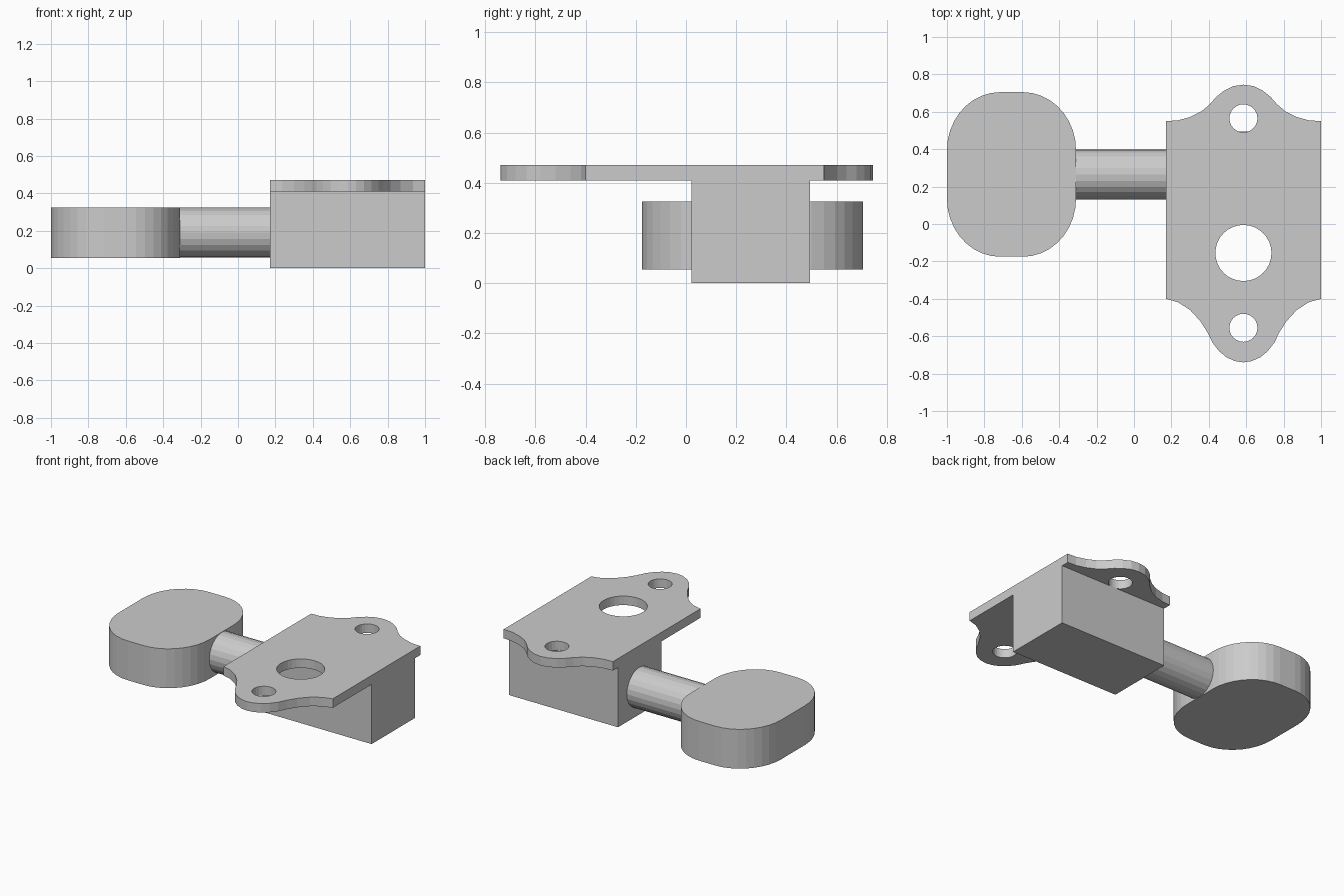
import bpy
import math
from mathutils import Matrix

cube = bpy.data.objects.get("Cube")
if cube:
    bpy.data.objects.remove(cube, do_unlink=True)

GREY = (0.6, 0.6, 0.6, 1)
metal = bpy.data.materials.new("plain grey")
metal.use_nodes = True
metal.diffuse_color = GREY
metal.node_tree.nodes["Principled BSDF"].inputs["Base Color"].default_value = GREY


def ring(cx, cy, r, n):
    return [(cx + r * math.cos(math.tau * i / n), cy + r * math.sin(math.tau * i / n))
            for i in range(n)]


def slab(name, loops, z0, z1):
    """Extrude a flat outline (first loop) with holes (other loops)."""
    curve = bpy.data.curves.new(name, "CURVE")
    curve.dimensions = "2D"
    curve.fill_mode = "BOTH"
    curve.extrude = (z1 - z0) / 2
    for loop in loops:
        spline = curve.splines.new("POLY")
        spline.points.add(len(loop) - 1)
        for point, (x, y) in zip(spline.points, loop):
            point.co = (x, y, 0, 1)
        spline.use_cyclic_u = True
    temp = bpy.data.objects.new(name + " outline", curve)
    bpy.context.collection.objects.link(temp)
    graph = bpy.context.evaluated_depsgraph_get()
    mesh = bpy.data.meshes.new_from_object(temp.evaluated_get(graph))
    bpy.data.objects.remove(temp, do_unlink=True)
    bpy.data.curves.remove(curve)
    mesh.transform(Matrix.Translation((0, 0, (z0 + z1) / 2)))
    mesh.materials.clear()
    mesh.materials.append(metal)
    mesh.shade_flat()
    obj = bpy.data.objects.new(name, mesh)
    bpy.context.collection.objects.link(obj)
    return obj


# Mounting plate: half outline mirrored about its centre line, with three holes
MID = 0.585
back = [(0.17, 0.55), (0.235, 0.554), (0.3, 0.572), (0.36, 0.602), (0.405, 0.64),
        (0.44, 0.68), (0.48, 0.712), (0.53, 0.737), (MID, 0.745)]
front = [(MID, -0.74), (0.54, -0.733), (0.495, -0.713), (0.455, -0.68), (0.42, -0.635),
         (0.393, -0.58), (0.355, -0.52), (0.3, -0.46), (0.235, -0.418), (0.17, -0.4)]
half = front + back
mirrored = [(2 * MID - x, y) for x, y in reversed(half[1:-1])]
slab("mounting_plate",
     [half + mirrored,
      ring(MID, -0.155, 0.15, 32),
      ring(MID, 0.565, 0.075, 24),
      ring(MID, -0.555, 0.075, 24)], 0.41, 0.472)

# Gear housing below the plate
slab("gear_housing", [[(0.17, 0.022), (1, 0.022), (1, 0.495), (0.17, 0.495)]], 0, 0.412)

# Turning knob: a block with elliptical corners
CORNER = 9
knob = []
for quarter in range(4):
    for i in range(CORNER + 1):
        a = math.pi / 2 * (quarter + i / CORNER)
        sx = 1 if quarter in (0, 3) else -1
        sy = 1 if quarter < 2 else -1
        knob.append((-0.655 + sx * 0.06 + 0.285 * math.cos(a),
                     0.265 + sy * 0.13 + 0.31 * math.sin(a)))
slab("knob", [knob], 0.055, 0.325)

# Round shaft joining the knob to the housing
bpy.ops.mesh.primitive_cylinder_add(vertices=24, radius=0.134, depth=0.52,
                                    location=(-0.07, 0.265, 0.19),
                                    rotation=(0, math.pi / 2, 0))
shaft = bpy.context.object
shaft.name = "shaft"
shaft.data.materials.append(metal)
